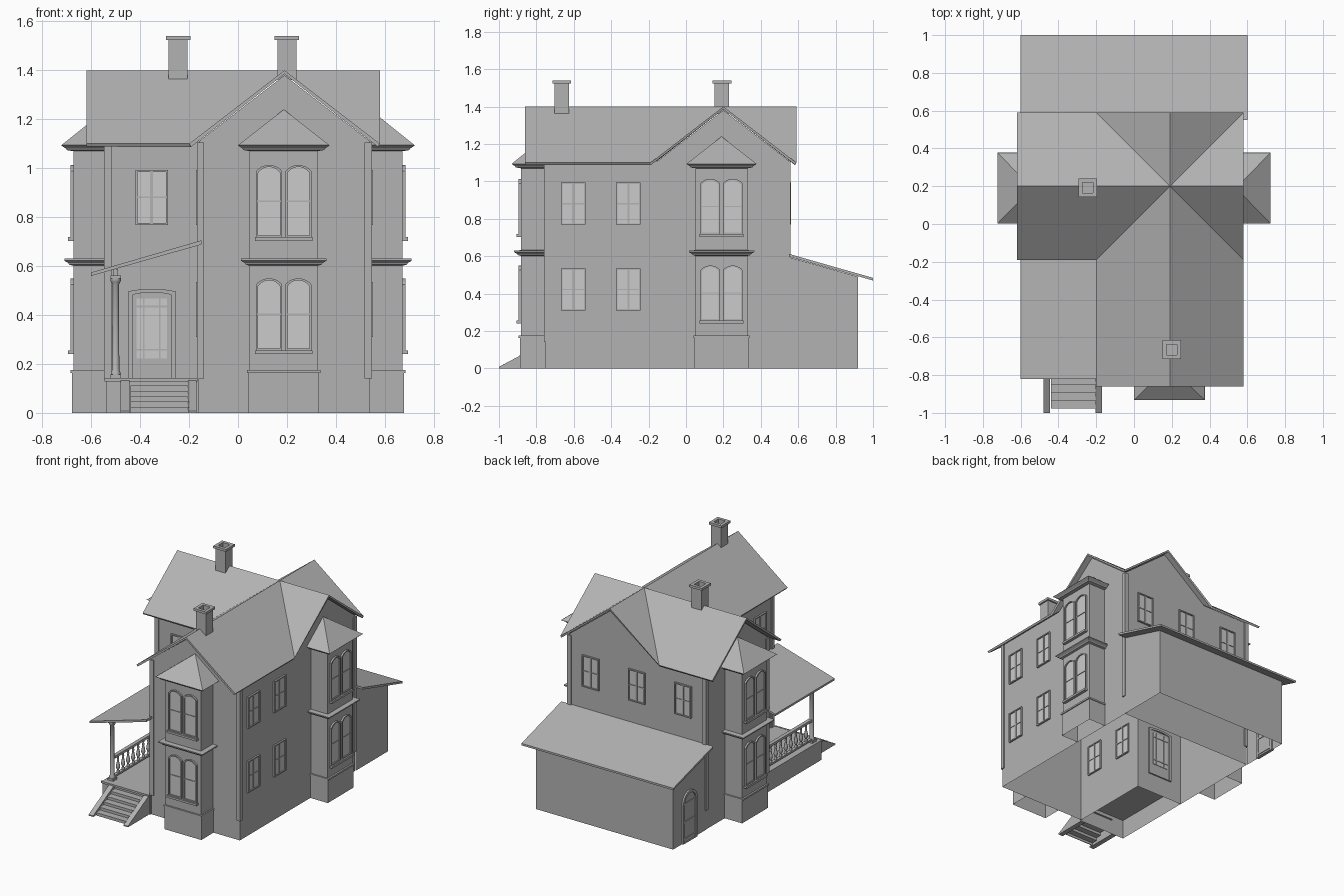
import bpy, bmesh, math
from mathutils import Matrix

if "Cube" in bpy.data.objects:
    bpy.data.objects.remove(bpy.data.objects["Cube"])


def material(name, v):
    m = bpy.data.materials.new(name)
    m.diffuse_color = (v, v, v, 1)
    m.use_nodes = True
    m.node_tree.nodes["Principled BSDF"].inputs["Base Color"].default_value = m.diffuse_color
    return m


GLASS, GREY = material("pale_glass", .8), material("mid_grey", .45)


def finish(name, bm, M=None, mat=GREY, smooth=False, recalc=True):
    if recalc:
        bmesh.ops.recalc_face_normals(bm, faces=bm.faces)
    me = bpy.data.meshes.new(name)
    bm.to_mesh(me)
    bm.free()
    ob = bpy.data.objects.new(name, me)
    bpy.context.collection.objects.link(ob)
    if M:
        me.transform(M)
    me.materials.append(mat)
    if smooth:
        bpy.ops.object.select_all(action='DESELECT')
        ob.select_set(True)
        bpy.context.view_layer.objects.active = ob
        bpy.ops.object.shade_smooth_by_angle(angle=math.radians(40))
    return ob


def place(x, y, deg=0):
    # local frame: outward is -y, wall face at y = 0
    return Matrix.Translation((x, y, 0)) @ Matrix.Rotation(math.radians(deg), 4, 'Z')


def add_box(bm, x0, x1, y0, y1, z0, z1, bottom=True):
    vs = bmesh.ops.create_cube(bm, size=1)['verts']
    faces = {f for v in vs for f in v.link_faces}
    low = [f for f in faces if all(v.co.z < 0 for v in f.verts)]
    for v in vs:
        v.co = (x0 if v.co.x < 0 else x1, y0 if v.co.y < 0 else y1, z0 if v.co.z < 0 else z1)
    if not bottom:
        bmesh.ops.delete(bm, geom=low, context='FACES_ONLY')


def boxes(name, items, M=None, bottom=True):
    bm = bmesh.new()
    for x0, x1, y0, y1, z0, z1 in items:
        add_box(bm, *sorted((x0, x1)), *sorted((y0, y1)), z0, z1, bottom)
    return finish(name, bm, M)


def prism(name, pts, a, b, M=None, mat=GREY, axis='y'):
    # polygon (u, z) extruded along y or x
    bm = bmesh.new()
    co = (lambda p, t: (p[0], t, p[1])) if axis == 'y' else (lambda p, t: (t, p[0], p[1]))
    r = [[bm.verts.new(co(p, t)) for p in pts] for t in (a, b)]
    n = len(pts)
    for i in range(n):
        bm.faces.new((r[0][i], r[0][(i + 1) % n], r[1][(i + 1) % n], r[1][i]))
    bm.faces.new(r[0])
    bm.faces.new(r[1])
    return finish(name, bm, M, mat)


def arch(x, hw, z0, zs, rise, n=10):
    # rectangle with a flat, segmental (low rise) or round head
    p = [(x - hw, z0), (x + hw, z0)]
    if rise == 0:
        return p + [(x + hw, zs), (x - hw, zs)]
    t0 = math.radians(35) if rise < .05 else 0
    for i in range(n + 1):
        t = t0 + (math.pi - 2 * t0) * i / n
        p.append((x + hw * math.cos(t) / math.cos(t0), zs + rise * (math.sin(t) - math.sin(t0)) / (1 - math.sin(t0))))
    return p


def ring(name, outer, inner, y0, y1, M):
    bm = bmesh.new()
    loops = [[bm.verts.new((p[0], y, p[1])) for p in pts]
             for pts, y in ((outer, y0), (inner, y0), (inner, y1), (outer, y1))]
    n = len(outer)
    for k in range(4):
        a, b = loops[k], loops[(k + 1) % 4]
        for i in range(n):
            bm.faces.new((a[i], a[(i + 1) % n], b[(i + 1) % n], b[i]))
    return finish(name, bm, M)


def lathe(bm, profile, x, y, n=12):
    rs = [[bm.verts.new((x + r * math.cos(2 * math.pi * i / n), y + r * math.sin(2 * math.pi * i / n), z))
           for i in range(n)] for r, z in profile]
    for a, b in zip(rs, rs[1:]):
        for i in range(n):
            bm.faces.new((a[i], a[(i + 1) % n], b[(i + 1) % n], b[i]))
    bm.faces.new(rs[0])
    bm.faces.new(rs[-1])


def window(M, x, hw, z0, zs, rise=0, mullion=False, f=.008):
    inner = arch(x, hw - f, z0 + f, zs - f, rise)
    ring("window_frame", arch(x, hw, z0, zs, rise), inner, -.012, .01, M)
    prism("window_glass", inner, -.004, .004, M, GLASS)
    zm = (z0 + zs + rise) / 2
    bars = [(x - hw + f, x + hw - f, -.008, .008, zm - .003, zm + .003)]
    if mullion:
        bars.append((x - .006, x + .006, -.009, .009, z0 + f, zs - f))
    boxes("window_bars", bars, M)


# Main walls: open-bottomed shell with four gables
bm = bmesh.new()
foot = [(-.16, -.75), (.54, -.75), (.54, .55), (-.54, .55), (-.54, -.15), (-.16, -.15)]
lo = [bm.verts.new((x, y, 0)) for x, y in foot]
hi = [bm.verts.new((x, y, 1.11)) for x, y in foot]
for i in range(6):
    j = (i + 1) % 6
    bm.faces.new((lo[i], lo[j], hi[j], hi[i]))
for a, b in (((-.16, -.75), (.54, -.75)), ((.54, .55), (-.16, .55)), ((.54, -.15), (.54, .55)), ((-.54, .55), (-.54, -.15))):
    mid = ((a[0] + b[0]) / 2, (a[1] + b[1]) / 2, 1.38)
    bm.faces.new([bm.verts.new(p) for p in ((*a, 1.11), (*b, 1.11), mid)])
finish("main_walls", bm, recalc=False)

# Cross-gable roof: four arms meeting at valleys
bm = bmesh.new()
cx, cy, e, zt, ze = .19, .2, .39, 1.4, 1.1
for dx, dy, L in ((0, -1, 1.06), (1, 0, e), (0, 1, e), (-1, 0, .81)):
    for s in (1, -1):
        px, py = -dy * s * e, dx * s * e
        quad = [(cx, cy, zt), (cx + dx * L, cy + dy * L, zt), (cx + dx * L + px, cy + dy * L + py, ze)]
        if L > e:
            quad.append((cx + dx * e + px, cy + dy * e + py, ze))
        bm.faces.new([bm.verts.new(q) for q in quad])
bmesh.ops.remove_doubles(bm, verts=bm.verts, dist=1e-4)
bm.normal_update()
for f in bm.faces:
    if f.normal.z < 0:
        f.normal_flip()
sol = finish("main_roof", bm, recalc=False).modifiers.new("thickness", 'SOLIDIFY')
sol.thickness, sol.offset = .015, -1

# Corner boards: L-shaped around each outside corner
items = []
for x, y, sx, sy in ((-.16, -.75, -1, -1), (.54, -.75, 1, -1), (.54, .55, 1, 1), (-.54, .55, -1, 1), (-.54, -.15, -1, -1)):
    items += [(x - sx * .022, x + sx * .008, y, y + sy * .008, .14, 1.105), (x, x + sx * .008, y - sy * .022, y, .14, 1.105)]
boxes("corner_boards", items)

# Two-storey bays on front, right and left
d = .138
for M in (place(.187, -.75), place(.54, .19, 90), place(-.54, .19, -90)):
    boxes("bay_walls", [(-.14, .14, -d + .005, 0, .16, 1.09), (-.145, .145, -d, 0, 0, .165)], M, bottom=False)
    boxes("bay_base_ledge", [(-.15, .15, -d - .007, 0, .163, .175)], M)
    # flared cornices under each storey top
    bm = bmesh.new()
    for prof in ([(.14, .602), (.155, .606), (.158, .612), (.175, .622), (.175, .63), (.14, .632)],
                 [(.14, 1.07), (.165, 1.074), (.168, 1.08), (.183, 1.09), (.188, 1.094), (.14, 1.096)]):
        rs = [[bm.verts.new(p) for p in ((-h, 0, z), (-h, -d - h + .143, z), (h, -d - h + .143, z), (h, 0, z))] for h, z in prof]
        for a, b in zip(rs, rs[1:]):
            for i in range(3):
                bm.faces.new((a[i], a[i + 1], b[i + 1], b[i]))
    finish("bay_cornices", bm, M)
    bm = bmesh.new()
    a, b, c, t, w = [bm.verts.new(p) for p in ((-.188, 0, 1.093), (-.188, -.183, 1.093), (.188, -.183, 1.093),
                                              (0, 0, 1.24), (.188, 0, 1.093))]
    for f in ((a, b, t), (b, c, t), (c, w, t), (a, w, c, b)):
        bm.faces.new(f)
    finish("bay_roof", bm, M)
    F = M @ Matrix.Translation((0, -d + .005, 0))
    for z in (.255, .718):
        boxes("bay_sill", [(-.118, .118, -.022, 0, z - .015, z)], F)
        for x in (-.06, .06):
            window(F, x, .053, z, z + .27, .025)

# Sash windows on the long side walls, left wing and rear
for s, M in ((1, place(.54, 0, 90)), (-1, place(-.16, 0, -90))):
    for y in (-.603, -.308):
        for z in (.31, .768):
            window(M, y * s, .066, z, z + .225, 0, True)
window(place(-.353, -.15), 0, .066, .768, .993, 0, True)
for x in (-.365, 0, .365):
    window(place(x, .55, 180), 0, .066, .768, .993, 0, True)

# Front door under the porch
D = place(-.352, -.15)
ring("door_frame", arch(0, .098, .14, .495, .012), arch(0, .08, .142, .482, .01), -.02, .01, D)
boxes("door_panel", [(-.08, .08, -.006, .006, .142, .487)], D)
prism("door_glass", arch(0, .062, .222, .467, 0), -.009, .009, D, GLASS)
boxes("door_bars", [(x - .003, x + .003, -.012, .012, .222, .467) for x in (-.033, .033)] +
      [(-.062, .062, -.012, .012, z - .004, z + .004) for z in (.258, .435)], D)

# Porch base, steps and stringers
boxes("porch_base", [(-.54, -.16, -.76, -.15, 0, .14)], bottom=False)
boxes("porch_floor_edge", [(-.545, -.165, -.77, -.76, .128, .142)])
boxes("step_treads", [(-.44, -.2, -.976 + .042 * i, -.92 + .042 * i, .022 * i + .017, .022 * i + .024) for i in range(5)])
boxes("step_risers", [(-.44, -.2, -.97 + .042 * i, -.965 + .042 * i, .022 * i, .022 * i + .018) for i in range(5)])
for x in (-.48, -.205):
    prism("stringer", [(-1, 0), (-.76, 0), (-.76, .137), (-1, .008)], x, x + .036, axis='x')

# Porch roof, post and balustrade
prism("porch_roof", [(-.6, .56), (-.15, .688), (-.15, .705), (-.6, .574)], -.82, -.15)
boxes("porch_beam", [(-.51, -.49, -.72, -.15, .56, .588)])
bm = bmesh.new()
lathe(bm, [(.02, .155), (.02, .165), (.015, .175), (.013, .525), (.019, .535), (.022, .542), (.022, .55)], -.5, -.705)
add_box(bm, -.522, -.478, -.727, -.683, .14, .156)
add_box(bm, -.522, -.478, -.727, -.683, .549, .562)
finish("porch_post", bm, smooth=True)
bm = bmesh.new()
prof = [(.009, .165), (.009, .18), (.006, .186), (.014, .205), (.012, .222), (.006, .25), (.008, .262), (.006, .27), (.009, .29)]
for i in range(9):
    lathe(bm, prof, -.5, -.64 + i * .057, 10)
finish("balusters", bm, smooth=True)
boxes("porch_rails", [(-.512, -.488, -.69, -.15, .155, .167), (-.513, -.487, -.69, -.15, .288, .305)])

# Rear lean-to with arched side door
bm = bmesh.new()
sides = [[bm.verts.new((x, y, z)) for y, z in ((.55, 0), (.92, 0), (.92, .49), (.55, .595))] for x in (-.542, .542)]
for f in (sides[0], sides[1], (sides[0][1], sides[1][1], sides[1][2], sides[0][2])):
    bm.faces.new(f)
finish("lean_to_walls", bm)
prism("lean_to_roof", [(.55, .597), (1, .47), (1, .484), (.55, .612)], -.6, .6, axis='x')
M = place(-.542, .74, -90)
ring("side_door_frame", arch(0, .08, 0, .28, .08), arch(0, .062, .005, .28, .062), -.012, .01, M)
prism("side_door", arch(0, .062, .005, .28, .062), -.004, .004, M)
boxes("side_door_rails", [(-.062, .062, -.009, .009, z, z + .014) for z in (.02, .14, .27)], M)

# Hollow chimneys with caps
for x, y in ((-.245, .192), (.2, -.665)):
    bm = bmesh.new()
    prof = [(.028, 1.4), (.028, 1.54), (.05, 1.54), (.05, 1.523), (.039, 1.523), (.039, 1.36)]
    rs = [[bm.verts.new((x + u * h, y + v * h, z)) for u, v in ((-1, -1), (1, -1), (1, 1), (-1, 1))] for h, z in prof]
    bm.faces.new(rs[0])
    for a, b in zip(rs, rs[1:]):
        for i in range(4):
            bm.faces.new((a[i], a[(i + 1) % 4], b[(i + 1) % 4], b[i]))
    finish("chimney", bm)
